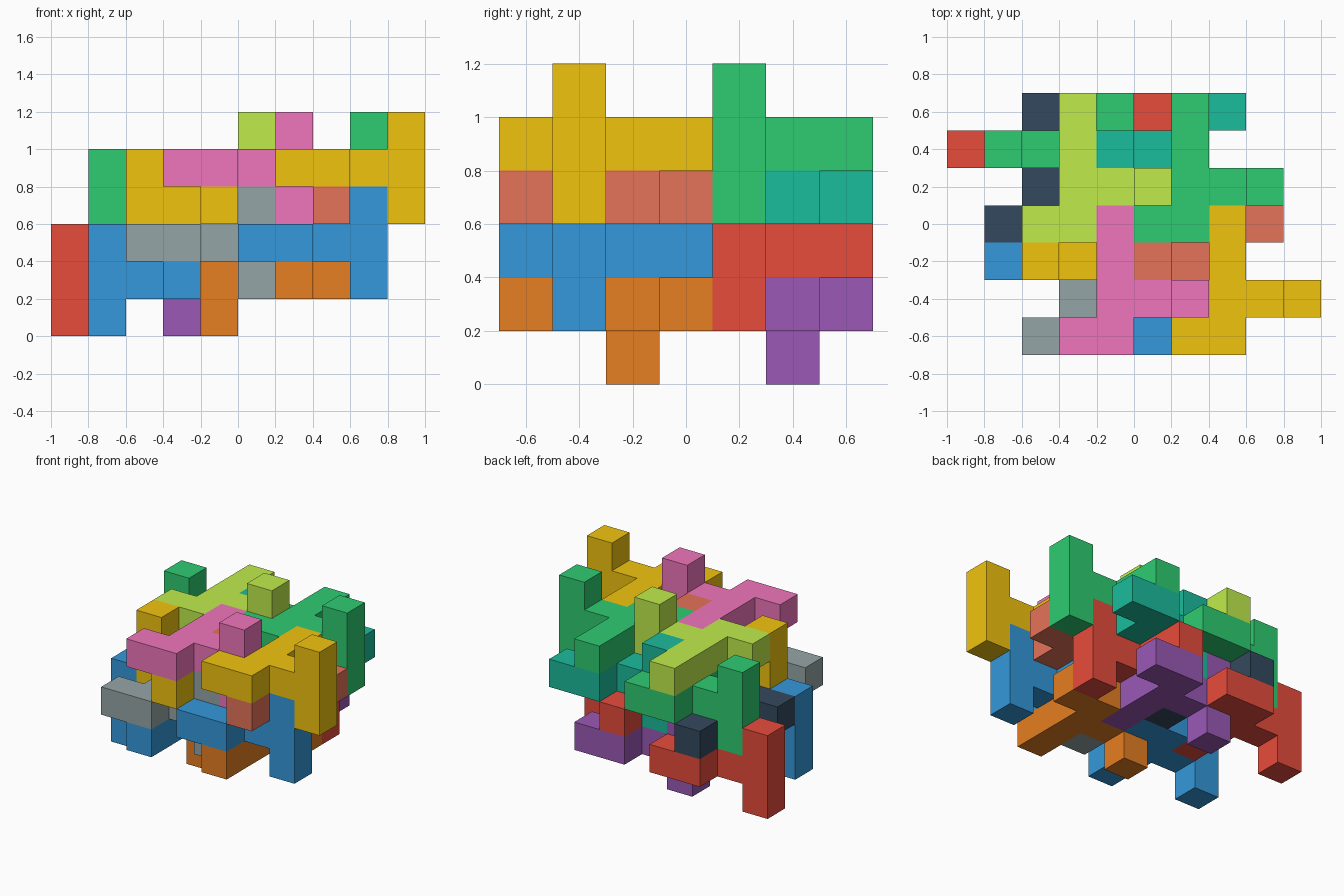
import bpy, bmesh
from mathutils import Vector

if "Cube" in bpy.data.objects:
    bpy.data.objects.remove(bpy.data.objects["Cube"])

U = 0.2                                  # edge of one cube cell
ORIGIN = Vector((-1.0, -0.7, 0.0))       # corner of cell (0, 0, 0)
DIRS = [Vector(d) for d in ((1, 0, 0), (-1, 0, 0), (0, 1, 0),
                            (0, -1, 0), (0, 0, 1), (0, 0, -1))]

# One shared piece: stem, foot, arm and an upright post at the arm's end
PIECE = [(0, 0, 0), (0, 1, 0), (0, 2, 0), (0, 3, 0), (-1, 0, 0),
         (1, 1, 0), (2, 1, 0), (2, 1, 1), (2, 1, -1)]


def linear(v):
    """8-bit sRGB channel to linear."""
    v /= 255
    return v / 12.92 if v <= 0.04045 else ((v + 0.055) / 1.055) ** 2.4


def make_piece(name, rgb, base, turned):
    """Interlocking piece; base is the stem's foot-end cell, turned = half turn about z."""
    s = -1 if turned else 1
    cells = {(base[0] + s * x, base[1] + s * y, base[2] + z) for x, y, z in PIECE}
    bm = bmesh.new()
    for c in cells:
        centre = Vector(c) + Vector((0.5, 0.5, 0.5))
        for d in DIRS:
            if tuple(int(v) for v in Vector(c) + d) in cells:
                continue
            a = Vector((d.y, d.z, d.x))
            b = d.cross(a)
            bm.faces.new([bm.verts.new(ORIGIN + U * (centre + 0.5 * (d + p * a + q * b)))
                          for p, q in ((-1, -1), (1, -1), (1, 1), (-1, 1))])
    bmesh.ops.remove_doubles(bm, verts=bm.verts, dist=1e-4)
    bmesh.ops.dissolve_limit(bm, angle_limit=0.01, verts=bm.verts, edges=bm.edges)
    bmesh.ops.recalc_face_normals(bm, faces=bm.faces)
    mesh = bpy.data.meshes.new(name)
    bm.to_mesh(mesh)
    bm.free()
    mat = bpy.data.materials.new(name + "_paint")
    mat.diffuse_color = (*map(linear, rgb), 1)
    mat.use_nodes = True
    mat.node_tree.nodes["Principled BSDF"].inputs["Base Color"].default_value = mat.diffuse_color
    mesh.materials.append(mat)
    bpy.context.collection.objects.link(bpy.data.objects.new(name, mesh))


# Four layers of four pieces: (layer, stem cell of front left piece, half turned, colours)
BLUE, RED, YELLOW, GREEN = (52, 152, 219), (231, 76, 60), (241, 196, 15), (46, 204, 113)
LAYERS = [
    ("bottom", (3, 3, 1), True, [BLUE, (230, 126, 34), RED, (155, 89, 182)]),
    ("lower", (3, 0, 2), False, [(149, 165, 166), BLUE, (52, 73, 94), RED]),
    ("upper", (4, 3, 3), True, [YELLOW, (229, 115, 90), GREEN, (26, 188, 156)]),
    ("top", (4, 0, 4), False, [(240, 118, 188), YELLOW, (192, 236, 76), GREEN]),
]
SPOTS = [("front_left", 0, 0), ("front_right", 3, 0),
         ("back_left", -1, 3), ("back_right", 2, 3)]

for layer, (x, y, z), turned, colours in LAYERS:
    for (spot, dx, dy), rgb in zip(SPOTS, colours):
        make_piece(f"{layer}_{spot}_piece", rgb, (x + dx, y + dy, z), turned)
